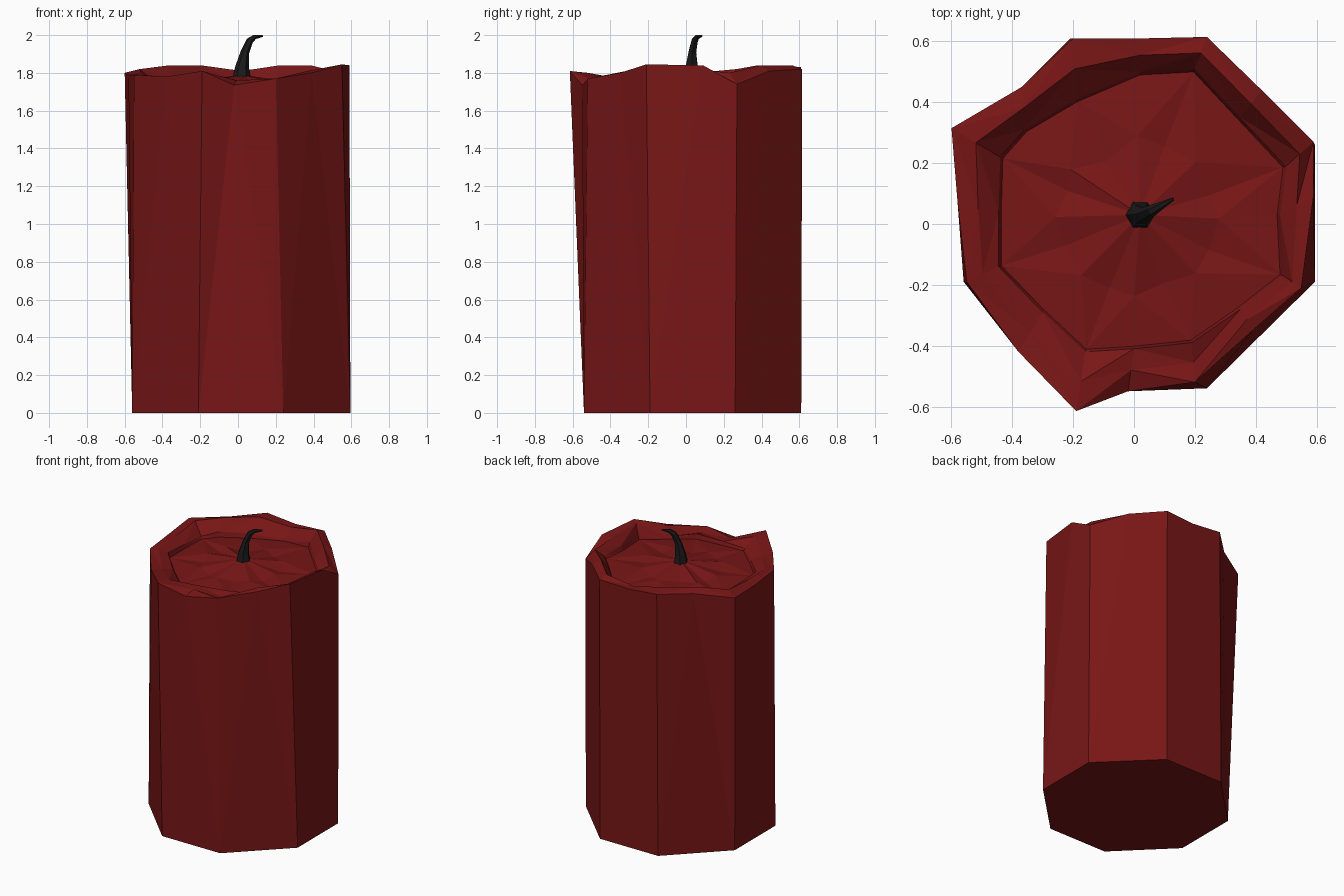
import bpy, bmesh
from mathutils import Vector

if "Cube" in bpy.data.objects:
    bpy.data.objects.remove(bpy.data.objects["Cube"])


def material(name, rgb):
    m = bpy.data.materials.new(name)
    m.diffuse_color = (*rgb, 1)
    m.use_nodes = True
    m.node_tree.nodes["Principled BSDF"].inputs["Base Color"].default_value = m.diffuse_color
    return m


def finish(bm, name, mat):
    bmesh.ops.recalc_face_normals(bm, faces=bm.faces)
    me = bpy.data.meshes.new(name)
    bm.to_mesh(me)
    bm.free()
    me.materials.append(mat)
    ob = bpy.data.objects.new(name, me)
    bpy.context.collection.objects.link(ob)
    return ob


def ring(bm, pts):
    return [bm.verts.new(p) for p in pts]


def bridge(bm, a, b):
    # Triangulated strip between two equal rings
    n = len(a)
    for i in range(n):
        j = (i + 1) % n
        if i % 2:
            bm.faces.new((a[i], a[j], b[i]))
            bm.faces.new((a[j], b[j], b[i]))
        else:
            bm.faces.new((a[i], a[j], b[j]))
            bm.faces.new((a[i], b[j], b[i]))


# Candle body: octagonal foot, uneven sixteen-point rim (corner, midpoint, ...)
base = [(-.21, -.54), (.24, -.54), (.595, -.19), (.595, .26),
        (.24, .61), (-.21, .61), (-.56, .26), (-.56, -.19)]
rim = [(-.19, -.615, 1.81), (-.02, -.55, 1.735), (.20, -.52, 1.77), (.39, -.35, 1.80),
       (.55, -.21, 1.845), (.59, .09, 1.84), (.59, .27, 1.74), (.42, .44, 1.81),
       (.24, .615, 1.82), (.02, .61, 1.81), (-.20, .61, 1.83), (-.37, .45, 1.82),
       (-.60, .315, 1.80), (-.58, .07, 1.79), (-.55, -.19, 1.79), (-.38, -.42, 1.78)]
lip = [(-.16, -.42), (0, -.41), (.19, -.39), (.35, -.28), (.49, -.17), (.48, .03), (.50, .19),
       (.35, .35), (.20, .51), (.02, .50), (-.19, .41), (-.36, .31), (-.44, .22),
       (-.445, .04), (-.445, -.14), (-.30, -.29)]
crest_z = [1.80, 1.76, 1.75, 1.81, 1.83, 1.82, 1.80, 1.84,
           1.84, 1.81, 1.84, 1.84, 1.82, 1.80, 1.79, 1.77]
centre = Vector((.02, .03, 1.79))

bm = bmesh.new()
foot = ring(bm, [(x, y, 0) for x, y in base])
bm.faces.new(foot)
outer = ring(bm, rim)
for i in range(8):
    j, k = (i + 1) % 8, 2 * i
    a, m, b = outer[k], outer[k + 1], outer[(k + 2) % 16]
    bm.faces.new((foot[i], m, a))
    bm.faces.new((foot[i], foot[j], m))
    bm.faces.new((foot[j], b, m))

# Rolled lip, inner wall and rippled wax pool
crest = ring(bm, [(r[0] * .5 + l[0] * .5, r[1] * .5 + l[1] * .5, z)
                  for r, l, z in zip(rim, lip, crest_z)])
inner = ring(bm, [(x, y, 1.76 + .01 * (i % 3 - 1)) for i, (x, y) in enumerate(lip)])
pool = ring(bm, [(x * .98, y * .98, 1.735) for x, y in lip])
ripple = ring(bm, [(x * (.5 + .08 * (i % 2)), y * (.5 + .08 * (i % 2)),
                    1.735 + .018 * (i % 2)) for i, (x, y) in enumerate(lip)])
for a, b in ((outer, crest), (crest, inner), (inner, pool), (pool, ripple)):
    bridge(bm, a, b)
hub = bm.verts.new(centre)
for i in range(16):
    bm.faces.new((ripple[i], ripple[(i + 1) % 16], hub))
finish(bm, "candle_wax", material("red_wax", (.19, .008, .008)))

# Wick: tapered six-sided stem bending over to one side
path = [((.02, .03, 1.76), .052), ((.022, .03, 1.83), .037), ((.037, .034, 1.91), .023),
        ((.062, .046, 1.97), .019), ((.088, .06, 1.99), .013), ((.13, .083, 1.995), .005)]
bm = bmesh.new()
prev = None
for i, (p, r) in enumerate(path):
    d = (Vector(path[min(i + 1, 5)][0]) - Vector(path[max(i - 1, 0)][0])).normalized()
    side = Vector((-.5, .87, 0))
    side = (side - d * side.dot(d)).normalized()
    up = d.cross(side)
    cur = []
    for k in range(6):
        u = Vector((1, 0)) .copy()
        c, s = ((1, 0), (.5, .866), (-.5, .866), (-1, 0), (-.5, -.866), (.5, -.866))[k]
        cur.append(bm.verts.new(Vector(p) + (side * c + up * s) * r))
    if prev:
        for k in range(6):
            bm.faces.new((prev[k], prev[(k + 1) % 6], cur[(k + 1) % 6], cur[k]))
    else:
        bm.faces.new(cur)
    prev = cur
bm.faces.new(prev)
finish(bm, "wick", material("charred_wick", (.01, .01, .01)))
